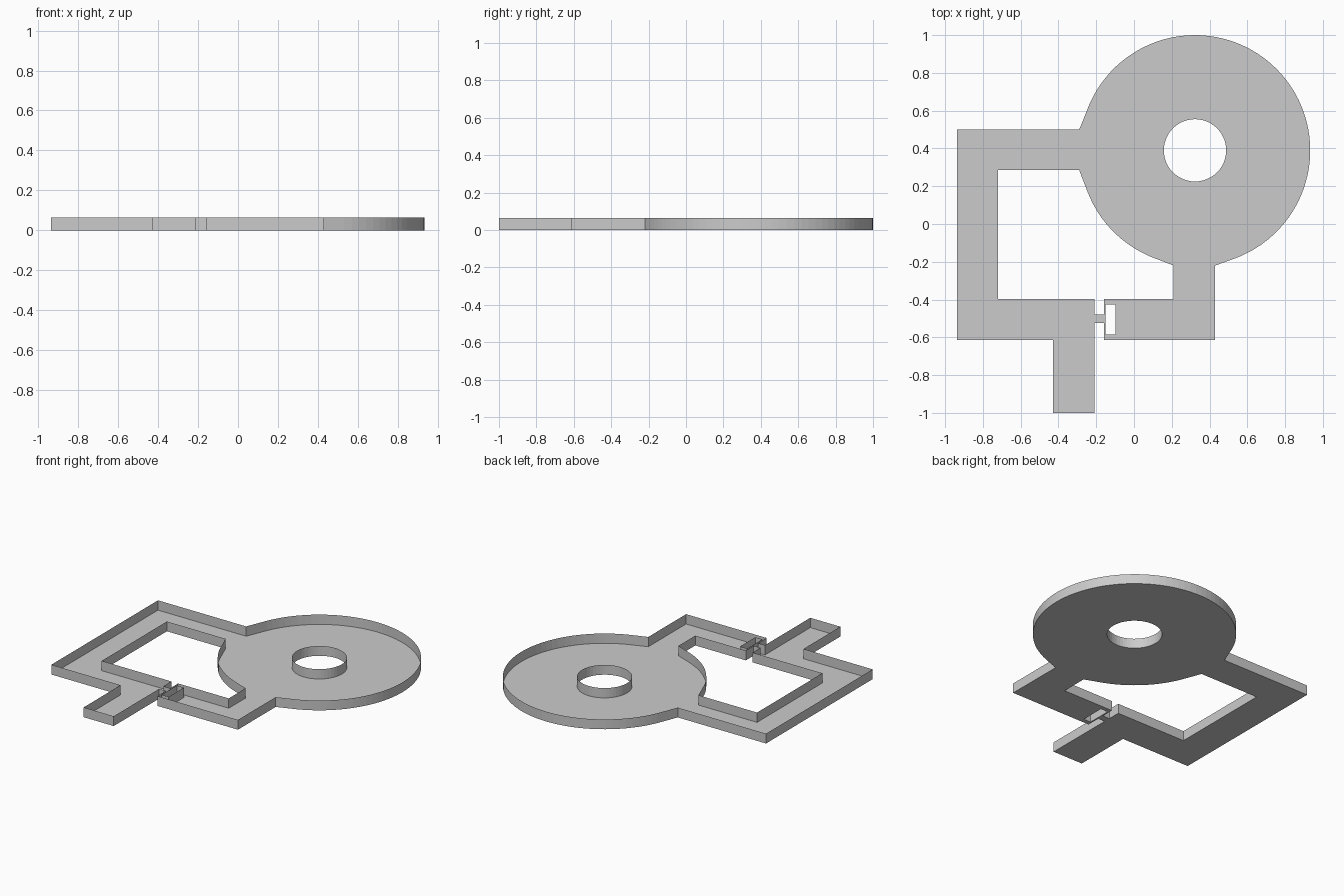
import bpy, bmesh
from math import cos, sin, radians

if "Cube" in bpy.data.objects:
    bpy.data.objects.remove(bpy.data.objects["Cube"])

HEIGHT = 0.065
CX, CY, R, HOLE_R = 0.323, 0.39, 0.61, 0.165


def arc(radius, start, end, steps):
    """Points on the disc centre arc, angles in degrees."""
    angles = [radians(start + (end - start) * i / steps) for i in range(steps + 1)]
    return [(CX + radius * cos(a), CY + radius * sin(a)) for a in angles]


# Outside edge: arm, disc, lower arm, narrow bridge, stem
outer = ([(-0.936, 0.5), (-0.29, 0.5)] + arc(R, 160, -70, 60) +
         [(0.43, -0.22), (0.43, -0.615), (-0.16, -0.615), (-0.16, -0.525),
          (-0.21, -0.525), (-0.21, -1.0), (-0.43, -1.0), (-0.43, -0.615),
          (-0.936, -0.615)])

# Edge of the large window, following the disc
window = ([(-0.72, 0.285), (-0.29, 0.285)] + arc(R, 200, 250, 13) +
          [(0.21, -0.22), (0.21, -0.397), (-0.16, -0.397), (-0.16, -0.48),
           (-0.21, -0.48), (-0.21, -0.397), (-0.72, -0.397)])

# Round hole in the disc and small slot beside the bridge
hole = arc(HOLE_R, 0, 360, 48)[:-1]
slot = [(-0.15, -0.585), (-0.098, -0.585), (-0.098, -0.425), (-0.15, -0.425)]

# Floor from the four outlines
bm = bmesh.new()
edges = []
for loop in (outer, window, hole, slot):
    verts = [bm.verts.new((x, y, 0)) for x, y in loop]
    edges += [bm.edges.new((a, b)) for a, b in zip(verts, verts[1:] + verts[:1])]
bmesh.ops.triangle_fill(bm, edges=edges, use_beauty=True, normal=(0, 0, -1))
for f in bm.faces:
    if f.normal.z > 0:
        f.normal_flip()

# Thin walls standing on every outline, open at the top
ext = bmesh.ops.extrude_edge_only(bm, edges=edges)
top = [g for g in ext["geom"] if isinstance(g, bmesh.types.BMVert)]
bmesh.ops.translate(bm, verts=top, vec=(0, 0, HEIGHT))
bmesh.ops.recalc_face_normals(bm, faces=bm.faces[:])
if sum(f.normal.z * f.calc_area() for f in bm.faces) > 0:
    bmesh.ops.reverse_faces(bm, faces=bm.faces[:])

mesh = bpy.data.meshes.new("open_tray")
bm.to_mesh(mesh)
bm.free()
bpy.context.collection.objects.link(bpy.data.objects.new("open_tray", mesh))
